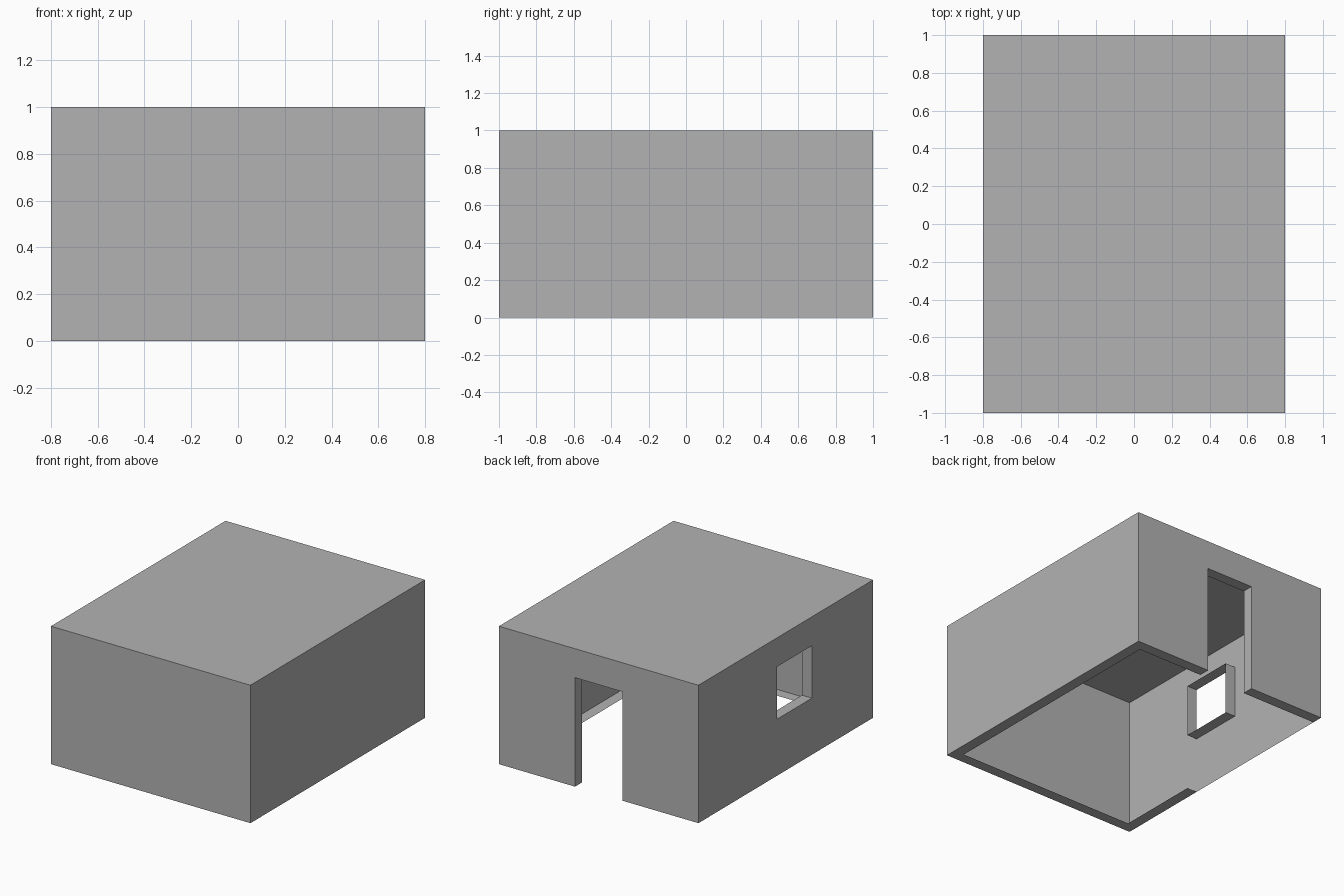
import bpy, bmesh
from mathutils import Vector

W, D, H = 0.8, 1.0, 1.0     # half width, half depth, height
T = 0.08                    # wall thickness
DOOR = (-0.19, 0.19, 0.0, 0.79)
WINDOW = (-0.3, 0.1, 0.41, 0.79)

old = bpy.data.objects.get("Cube")
if old:
    bpy.data.objects.remove(old, do_unlink=True)

grey = bpy.data.materials.new("plain grey")
grey.use_nodes = True
grey.diffuse_color = (0.45, 0.45, 0.45, 1)
grey.node_tree.nodes["Principled BSDF"].inputs["Base Color"].default_value = grey.diffuse_color


def sheets(name, quads):
    """Make one object from (corners, facing direction) quads."""
    bm = bmesh.new()
    for corners, facing in quads:
        face = bm.faces.new([bm.verts.new(c) for c in corners])
        face.normal_update()
        if face.normal.dot(Vector(facing)) < 0:
            face.normal_flip()
    bmesh.ops.remove_doubles(bm, verts=bm.verts, dist=0.0001)
    mesh = bpy.data.meshes.new(name)
    bm.to_mesh(mesh)
    bm.free()
    mesh.materials.append(grey)
    obj = bpy.data.objects.new(name, mesh)
    bpy.context.collection.objects.link(obj)
    return obj


def rect(u0, u1, v0, v1, place):
    return [place(u, v) for u, v in ((u0, v0), (u1, v0), (u1, v1), (u0, v1))]


def wall(name, half, place, facing, hole=None):
    """Outer wall sheet, as a grid of cells around an optional opening."""
    us, vs = [-half, half], [0, H]
    if hole:
        us = sorted({*us, *hole[:2]})
        vs = sorted({*vs, *hole[2:]})
    quads = []
    for u0, u1 in zip(us, us[1:]):
        for v0, v1 in zip(vs, vs[1:]):
            if not (hole and (u0, v0) == (hole[0], hole[2])):
                quads.append((rect(u0, u1, v0, v1, place), facing))
    sheets(name, quads)


def lining(name, hole, place, inward):
    """Reveals around an opening, running inward by the wall thickness."""
    loop = [Vector(p) for p in rect(*hole, place)]
    centre = sum(loop, Vector()) / 4
    step = Vector(inward) * T
    quads = []
    for a, b in zip(loop, loop[1:] + loop[:1]):
        if a.z + b.z > 0:               # no threshold on the ground
            quads.append(((a, b, b + step, a + step), centre - (a + b) / 2))
    sheets(name, quads)


def flat(x0, x1, y0, y1, z, facing):
    return rect(x0, x1, y0, y1, lambda u, v: (u, v, z)), facing


def back(u, v):
    return (u, D, v)


def right(u, v):
    return (-W, u, v)


# Roof and outer walls
sheets("roof", [flat(-W, W, -D, D, H, (0, 0, 1))])
wall("front_wall", W, lambda u, v: (u, -D, v), (0, -1, 0))
wall("left_wall", D, lambda u, v: (W, u, v), (1, 0, 0))
wall("back_wall", W, back, (0, 1, 0), DOOR)
wall("right_wall", D, right, (-1, 0, 0), WINDOW)

# Linings of the openings
lining("door_lining", DOOR, back, (0, -1, 0))
lining("window_lining", WINDOW, right, (1, 0, 0))

# Bottom rim under the walls, open at the door and along part of the right wall
down = (0, 0, -1)
sheets("bottom_rim", [flat(*area, 0, down) for area in (
    (-W, W, -D, T - D),
    (W - T, W, T - D, D - T),
    (-W, T - W, T - D, WINDOW[0]),
    (-W, DOOR[0], D - T, D),
    (DOOR[1], W, D - T, D),
)])
